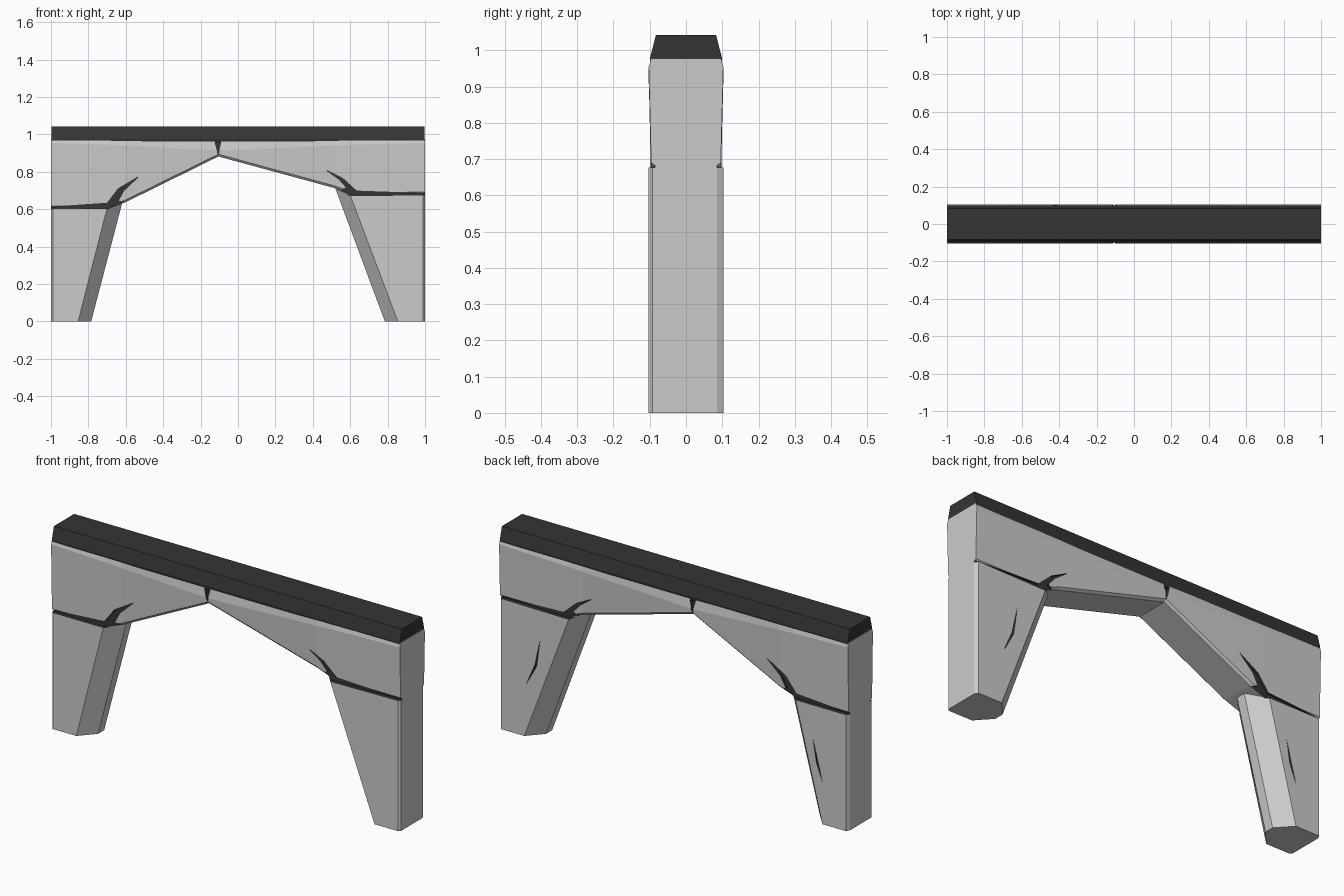
import bpy, bmesh

if "Cube" in bpy.data.objects:
    bpy.data.objects.remove(bpy.data.objects["Cube"])

dark = bpy.data.materials.new("dark_trim")
dark.diffuse_color = (0.035, 0.035, 0.035, 1)
dark.use_nodes = True
dark.node_tree.nodes["Principled BSDF"].inputs["Base Color"].default_value = dark.diffuse_color
Y = 0.103


def loft(name, rings, mat_index=0):
    """Closed solid from equal-length cross-sections; slot 0 grey, slot 1 dark."""
    me = bpy.data.meshes.new(name)
    bm = bmesh.new()
    add_loft(bm, rings, mat_index)
    bm.to_mesh(me)
    bm.free()
    me.materials.append(None)
    me.materials.append(dark)
    ob = bpy.data.objects.new(name, me)
    bpy.context.collection.objects.link(ob)
    return ob


def add_loft(bm, rings, mat_index):
    vs = [[bm.verts.new(p) for p in r] for r in rings]
    n = len(vs[0])
    faces = [bm.faces.new(vs[0]), bm.faces.new(vs[-1])]
    for a, b in zip(vs, vs[1:]):
        for i in range(n):
            j = (i + 1) % n
            faces.append(bm.faces.new((a[i], a[j], b[j], b[i])))
    for f in faces:
        f.material_index = mat_index
    bmesh.ops.recalc_face_normals(bm, faces=faces)


def leg_ring(side, xc, xi, zo, zc, zi):
    """Leg section: flat outer face, pointed inner side."""
    half = [(0.99 * side, Y, zo), (xc, Y, zc), (xi, 0.025, zi)]
    outer = [(side, 0.085, zo), (side, -0.093, zo)]
    return outer + [(x, -y, z) for x, y, z in half] + half[::-1]


def arch_ring(x, bottom, edge):
    """Arch section: bevelled along the top and along the soffit."""
    half = [(0.085, bottom), (0.096, bottom + 0.012), (Y, edge), (0.096, 0.976)]
    return [(x, y, z) for y, z in half] + [(x, -y, z) for y, z in half[::-1]]


# Tapered legs
parts = [
    loft("left_leg", [leg_ring(-1, -0.855, -0.785, 0, 0, 0),
                      leg_ring(-1, -0.70, -0.62, 0.606, 0.606, 0.63)]),
    loft("right_leg", [leg_ring(1, 0.855, 0.785, 0, 0, 0),
                       leg_ring(1, 0.60, 0.52, 0.68, 0.675, 0.712)]),
]

# Two arch halves meeting at an off-centre peak
peak = (-0.105, 0.882, 0.915)
parts += [
    loft("left_arch", [arch_ring(*s) for s in
                       ((-1, 0.606, 0.955), (-0.69, 0.606, 0.945),
                        (-0.60, 0.638, 0.94), peak)]),
    loft("right_arch", [arch_ring(*s) for s in
                        (peak, (0.52, 0.712, 0.94),
                         (0.61, 0.678, 0.945), (1, 0.679, 0.955))]),
]

# Dark top cap, tapered
cap_section = [(-0.096, 0.955), (-0.1, 0.976), (-0.083, 1.042),
               (0.083, 1.042), (0.1, 0.976), (0.096, 0.955)]
loft("top_cap", [[(x, y, z) for y, z in cap_section] for x in (-0.998, 0.998)], 1)

# Joint gaps, peak notch and cracks, cut into the faces
joints = [
    [(-1.02, 0.603), (-0.66, 0.603), (-0.60, 0.632), (-0.64, 0.645),
     (-0.61, 0.70), (-0.53, 0.775), (-0.64, 0.71), (-0.70, 0.632), (-1.02, 0.61)],
    [(1.02, 0.677), (0.60, 0.672), (0.55, 0.70), (0.58, 0.715),
     (0.54, 0.76), (0.47, 0.81), (0.56, 0.765), (0.635, 0.697), (1.02, 0.683)],
    [(-0.132, 0.985), (-0.084, 0.985), (-0.099, 0.93), (-0.105, 0.888), (-0.115, 0.93)],
]
cracks = [
    [(-0.80, 0.43), (-0.82, 0.31), (-0.856, 0.215), (-0.829, 0.315)],
    [(0.764, 0.526), (0.785, 0.38), (0.845, 0.27), (0.795, 0.385)],
]
bm = bmesh.new()
for outline, sides in [(j, (-1, 1)) for j in joints] + [(c, (1,)) for c in cracks]:
    for s in sides:
        add_loft(bm, [[(x, s * y, z) for x, z in outline] for y in (0.085, 0.13)], 1)
me = bpy.data.meshes.new("groove_cutter")
bm.to_mesh(me)
bm.free()
me.materials.append(None)
me.materials.append(dark)
cutter = bpy.data.objects.new("groove_cutter", me)
bpy.context.collection.objects.link(cutter)
cutter.hide_render = True
cutter.display_type = 'WIRE'

for p in parts:
    mod = p.modifiers.new("grooves", 'BOOLEAN')
    mod.operation = 'DIFFERENCE'
    mod.solver = 'EXACT'
    mod.object = cutter
